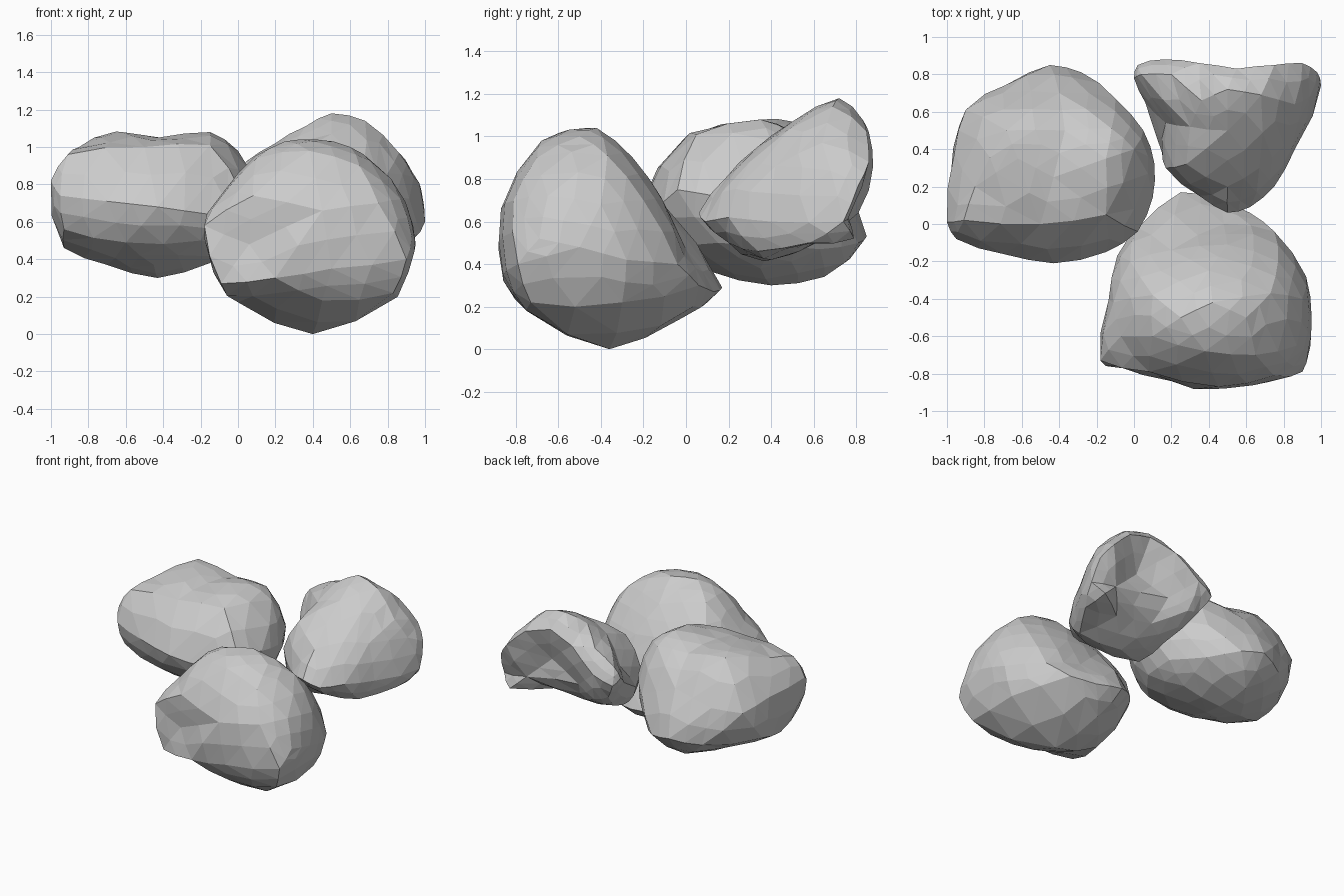
import bpy
import bmesh
from mathutils import Vector


def rock(name, centre, points):
    """Star-shaped rock: join points by their direction from the centre,
    then split every facet once with curved edge midpoints."""
    c = Vector(centre)
    pts = [Vector(p) for p in points]
    bm = bmesh.new()
    cage = [bm.verts.new((p - c).normalized()) for p in pts]
    bmesh.ops.convex_hull(bm, input=cage)
    for v, p in zip(cage, pts):
        v.co = p
    bmesh.ops.recalc_face_normals(bm, faces=bm.faces[:])
    bm.normal_update()
    bm.verts.index_update()

    coords = [v.co.copy() for v in bm.verts]
    mids, faces = {}, []

    def mid(a, b):
        key = (min(a.index, b.index), max(a.index, b.index))
        if key not in mids:
            d = b.co - a.co
            bend = (d.dot(b.normal) * b.normal - d.dot(a.normal) * a.normal) / 8
            mids[key] = len(coords)
            coords.append((a.co + b.co) / 2 + bend * 0.8)
        return mids[key]

    for f in bm.faces:
        a, b, d = f.verts
        ab, bd, da = mid(a, b), mid(b, d), mid(d, a)
        faces += [(a.index, ab, da), (b.index, bd, ab),
                  (d.index, da, bd), (ab, bd, da)]
    bm.free()
    mesh = bpy.data.meshes.new(name)
    mesh.from_pydata(coords, [], faces)
    mesh.update()
    ob = bpy.data.objects.new(name, mesh)
    bpy.context.collection.objects.link(ob)
    return ob


# Left boulder: broad top, ridge along the front, sloping back
rock("left_rock", (-0.45, 0.3, 0.7), [
    (-.62, .35, 1.08), (-.15, .35, 1.08), (-.43, .25, 1.05), (-.68, .5, 1.07),
    (-.37, .5, 1.02), (-.15, .05, 1.01), (-.5, 0, 1.0), (-.85, .2, 1.0),
    (-.91, .02, .96), (-1, .01, .82), (-.95, -.08, .74), (-.7, -.16, .71),
    (-.43, -.21, .68), (-.15, -.15, .64), (.02, -.04, .75), (.1, .14, .72),
    (.11, .32, .7), (.05, .5, .75), (-.1, .67, .7), (-.4, .7, .84),
    (-.7, .7, .77), (-.9, .61, .75), (-.96, .38, .8), (.0, .4, .98),
    (-.45, .85, .53), (-.28, .81, .5), (-.66, .75, .5), (-.93, .42, .5),
    (-.93, .2, .46), (-.93, -.02, .56), (-.6, -.08, .49), (-.2, -.08, .5),
    (.0, .15, .5), (.02, .4, .5), (-.12, .63, .47), (-.43, .4, .3),
    (-.7, .3, .37), (-.15, .35, .38), (-.45, .1, .37), (-.45, .65, .34),
    (-.12, .51, 1.01)])

# Front boulder: low point underneath, foot at the back, notched left corner
rock("front_rock", (0.4, -0.4, 0.52), [
    (.25, -.5, 1.03), (.42, -.42, 1.04), (.6, -.5, 1.0), (.38, -.68, .98),
    (.1, -.6, .94), (.1, -.38, .94), (.65, -.7, .9), (.4, -.25, .9),
    (.73, -.37, .91), (-.18, -.73, .58), (-.07, -.6, .76), (.08, -.79, .74),
    (.45, -.87, .66), (.75, -.81, .7), (.87, -.65, .72), (.9, -.4, .68),
    (.77, -.2, .7), (.5, -.11, .7), (.2, -.14, .72), (-.02, -.2, .7),
    (-.11, -.42, .7), (.06, -.77, .48), (.93, -.69, .52), (.95, -.5, .48),
    (.9, -.79, .4), (.92, -.28, .42), (.75, -.04, .4), (-.13, -.4, .42),
    (-.09, -.17, .42), (.02, -.02, .4), (.48, 0, .47), (.25, .17, .29),
    (.45, .13, .27), (-.09, -.76, .27), (.2, -.84, .3), (.5, -.86, .35),
    (.83, -.73, .22), (.84, -.3, .22), (.45, -.75, .18), (0, -.4, .17),
    (.4, -.36, 0), (.3, -.03, .14), (.62, .06, .3)])

# Right boulder: front bulge, two back horns, groove under the back lip
rock("right_rock", (0.5, 0.45, 0.76), [
    (.5, .06, .64), (.35, .15, .62), (.62, .09, .6), (.75, .2, .62),
    (.17, .3, .7), (.15, .38, .58), (.5, .2, .82), (.28, .32, .92),
    (.67, .3, .88), (.8, .42, .86), (.86, .4, .6), (.5, .5, 1.07),
    (.5, .72, 1.18), (.68, .69, 1.14), (.36, .66, 1.11), (.17, .54, .79),
    (.3, .52, 1.0), (.2, .8, 1.02), (.04, .8, .92), (0, .78, .84),
    (.02, .85, .8), (.16, .88, .86), (.06, .65, .74), (.86, .64, .97),
    (.94, .68, .84), (.98, .81, .77), (1, .74, .6), (.9, .86, .88),
    (.75, .85, 1.02), (.55, .83, 1.08), (.35, .86, 1.02), (.92, .79, .52),
    (.92, .58, .5), (.8, .76, .63), (.6, .74, .81), (.35, .78, .7),
    (.2, .81, .64), (.2, .57, .5), (.45, .4, .42), (.24, .34, .43),
    (.77, .34, .46), (.4, .66, .53), (.66, .6, .52), (.09, .8, .68),
    (.58, .2, .5)])
